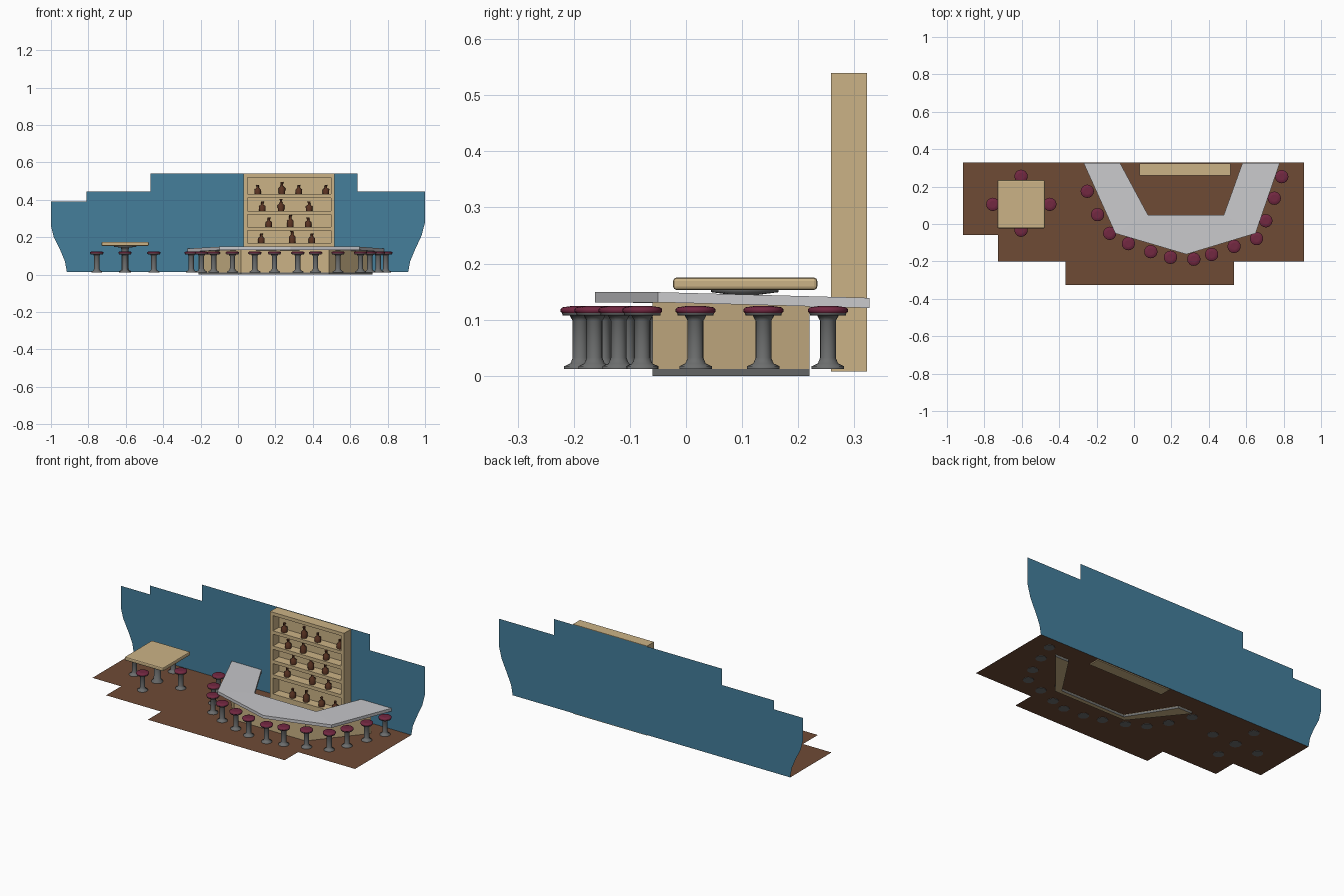
import bpy, bmesh, math
from mathutils import Vector

if "Cube" in bpy.data.objects:
    bpy.data.objects.remove(bpy.data.objects["Cube"])


def mat(name, r, g, b):
    m = bpy.data.materials.new(name)
    m.diffuse_color = (r, g, b, 1)
    m.use_nodes = True
    m.node_tree.nodes["Principled BSDF"].inputs["Base Color"].default_value = m.diffuse_color
    return m


BLUE = mat("wall_blue", .058, .21, .33)
BROWN = mat("floor_brown", .156, .069, .036)
GREY = mat("counter_grey", .58, .58, .60)
WOOD = mat("pale_wood", .60, .45, .24)
RED = mat("seat_wine", .17, .021, .053)
METAL = mat("dark_metal", .15, .155, .155)
GLASS = mat("bottle_brown", .10, .033, .016)


def finish(name, bm, *mats, recalc=True):
    if recalc:
        bmesh.ops.recalc_face_normals(bm, faces=bm.faces)
    me = bpy.data.meshes.new(name)
    bm.to_mesh(me)
    bm.free()
    for m in mats:
        me.materials.append(m)
    ob = bpy.data.objects.new(name, me)
    bpy.context.collection.objects.link(ob)
    return ob


def sheet(name, pts, m):
    bm = bmesh.new()
    bm.faces.new([bm.verts.new(p) for p in pts])
    return finish(name, bm, m, recalc=False)


def add_box(bm, x0, x1, y0, y1, z0, z1):
    vs = bmesh.ops.create_cube(bm, size=1)["verts"]
    for v in vs:
        v.co = Vector(((x0 + x1) / 2 + v.co.x * (x1 - x0),
                       (y0 + y1) / 2 + v.co.y * (y1 - y0),
                       (z0 + z1) / 2 + v.co.z * (z1 - z0)))


def lathe(name, profile, m, n=16):
    """Revolve (radius, height) points around z."""
    bm = bmesh.new()
    rings = [[bm.verts.new((r * math.cos(2 * math.pi * i / n), r * math.sin(2 * math.pi * i / n), z))
              for i in range(n)] for r, z in profile]
    for a, b in zip(rings, rings[1:]):
        for i in range(n):
            j = (i + 1) % n
            bm.faces.new((a[i], a[j], b[j], b[i]))
    bm.faces.new(rings[0])
    bm.faces.new(rings[-1])
    for f in bm.faces:
        f.smooth = len(f.verts) == 4
    for e in bm.edges:
        if e.calc_face_angle(0) > math.radians(35):
            e.smooth = False
    return finish(name, bm, m)


def copies(ob, places):
    """Put the object at the first place and linked copies at the rest."""
    ob.location = places[0]
    for p in places[1:]:
        c = ob.copy()
        c.location = p
        bpy.context.collection.objects.link(c)


# Back wall with stepped top and curved lower ends
wall = [(-.915, .014), (.91, .014), (.92, .07), (.945, .13), (.982, .21), (1, .28), (1, .445),
        (.64, .445), (.64, .54), (-.467, .54), (-.467, .443), (-.81, .443), (-.81, .39), (-1, .39),
        (-1, .26), (-.985, .2), (-.95, .13), (-.925, .07)]
sheet("back_wall", [(x, .328, z) for x, z in wall], BLUE)

# Stepped floor
floor = [(-.915, .328), (-.915, -.06), (-.727, -.06), (-.727, -.2), (-.365, -.2), (-.365, -.326),
         (.535, -.326), (.535, -.2), (.91, -.2), (.91, .328)]
sheet("floor", [(x, y, .014) for x, y in floor], BROWN)

# Countertop, sloping slightly down towards the wall
outer = [(-.27, .327), (-.1, -.05), (.28, -.162), (.65, -.05), (.78, .327)]
inner = [(-.075, .327), (.075, .048), (.48, .048), (.58, .327)]
bm = bmesh.new()
o, i = [[bm.verts.new((x, y, .149 - .027 * max(0, y + .05))) for x, y in s] for s in (outer, inner)]
top = [bm.faces.new(f) for f in ((o[0], o[1], i[1], i[0]), (o[1], o[2], o[3], i[2], i[1]),
                                 (o[3], o[4], i[3], i[2]))]
ext = bmesh.ops.extrude_face_region(bm, geom=top, use_keep_orig=True)
for v in ext["geom"]:
    if isinstance(v, bmesh.types.BMVert):
        v.co.z -= .018
finish("countertop", bm, GREY)

# Counter body, with a metal kick strip at the foot
body = [(-.21, .22), (.015, -.06), (.487, -.06), (.72, .22), (.63, .22), (.462, -.035), (.04, -.035), (-.12, .22)]
bm = bmesh.new()
levels = [[bm.verts.new((x, y, z)) for x, y in body] for z in (0, .012, .132)]
for k in (0, 1):
    for a in range(8):
        b = (a + 1) % 8
        f = bm.faces.new((levels[k][a], levels[k][b], levels[k + 1][b], levels[k + 1][a]))
        f.material_index = 1 - k
for L in (levels[0], levels[2]):
    for a in range(3):
        bm.faces.new((L[a], L[a + 1], L[6 - a], L[7 - a]))
finish("counter_body", bm, WOOD, METAL)

# Bottle shelf: sides, back and boards
shelves = [.055, .165, .25, .335, .425]
bm = bmesh.new()
add_box(bm, .03, .05, .258, .323, .008, .54)
add_box(bm, .497, .517, .258, .323, .008, .54)
add_box(bm, .05, .497, .313, .323, .008, .54)
add_box(bm, .05, .497, .258, .313, .52, .54)
add_box(bm, .05, .497, .258, .313, .008, shelves[0])
for z in shelves[1:]:
    add_box(bm, .05, .497, .258, .313, z - .015, z + .005)
finish("bottle_shelf", bm, WOOD)

# Bottles: short and tall kinds
rows = [(.16, .25, .35, .44), (.125, .29, .395), (.165, .28, .375), (.13, .23, .38), (.105, .235, .325, .47)]
short, tall = [], []
for r, (z, xs) in enumerate(zip(shelves, rows)):
    for k, x in enumerate(xs):
        (tall if k == 1 else short).append((x, .285, z + (.005 if r else 0)))
for name, s, spots in (("short_bottle", .05, short), ("tall_bottle", .064, tall)):
    copies(lathe(name, [(.017, 0), (.018, s * .5), (.007, s * .66), (.006, s * .9), (.008, s * .92),
                        (.008, s)], GLASS, 12), spots)

# Table: bevelled top on a pedestal
bm = bmesh.new()
add_box(bm, -.73, -.477, -.023, .234, .153, .175)
bmesh.ops.bevel(bm, geom=bm.edges[:], offset=.006, segments=2, profile=.5, affect='EDGES')
finish("table_top", bm, WOOD)
post = lathe("table_pedestal", [(.032, .012), (.032, .017), (.02, .028), (.018, .13), (.022, .144),
                                (.06, .149), (.06, .154)], METAL)
post.location = (-.604, .105, 0)

# Stools round the table and along the bar
spots = [(-.755, .105), (-.45, .105), (-.604, .255), (-.604, -.033),
         (-.25, .175), (-.195, .05), (-.13, -.05), (-.03, -.105), (.09, -.148), (.195, -.178), (.32, -.188),
         (.415, -.163), (.535, -.12), (.655, -.078), (.705, .017), (.75, .138), (.79, .253)]
spots = [(x, y, 0) for x, y in spots]
copies(lathe("stool_stand", [(.029, .012), (.029, .017), (.018, .022), (.014, .032), (.014, .098),
                             (.019, .107), (.032, .107), (.033, .113)], METAL), spots)
copies(lathe("stool_seat", [(.033, .112), (.0355, .114), (.0355, .119), (.032, .122), (.018, .124)], RED), spots)
